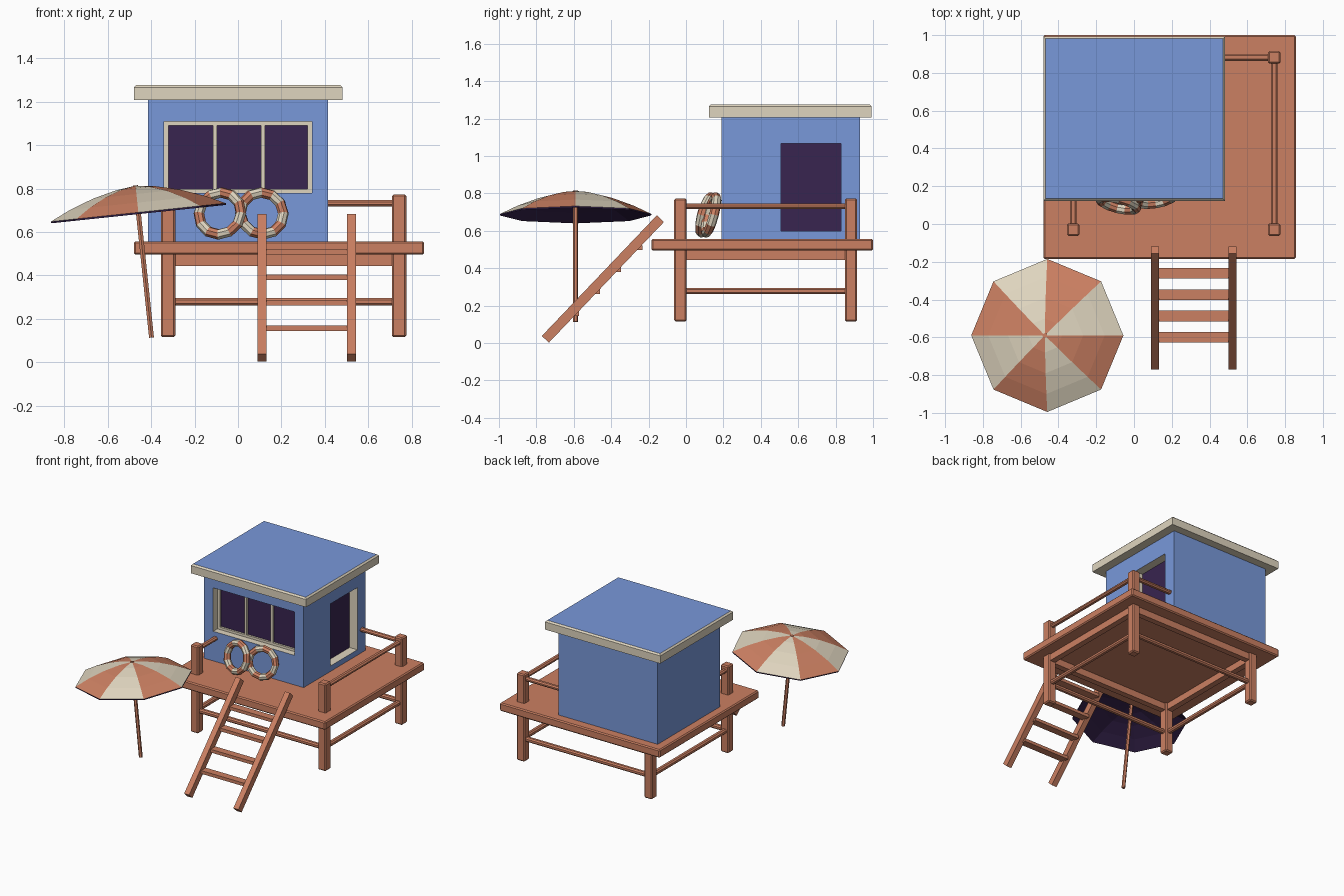
import bpy, bmesh, math
from mathutils import Matrix, Vector

if "Cube" in bpy.data.objects:
    bpy.data.objects.remove(bpy.data.objects["Cube"])


def make_mat(name, color):
    m = bpy.data.materials.new(name)
    m.diffuse_color = (*color, 1)
    m.use_nodes = True
    m.node_tree.nodes["Principled BSDF"].inputs["Base Color"].default_value = m.diffuse_color
    return m


WOOD = make_mat("terracotta wood", (0.60, 0.215, 0.122))
BLUE = make_mat("blue paint", (0.19, 0.315, 0.70))
CREAM = make_mat("cream trim", (0.74, 0.665, 0.52))
DARK = make_mat("dark purple", (0.04, 0.018, 0.08))


def finish(name, bm, *mats):
    me = bpy.data.meshes.new(name)
    bm.to_mesh(me)
    bm.free()
    for m in mats:
        me.materials.append(m)
    ob = bpy.data.objects.new(name, me)
    bpy.context.collection.objects.link(ob)
    return ob


def box(name, x, y, z, mat, bevel=0.0, top_only=False):
    """Box from (min, max) ranges, with optional chamfer."""
    bm = bmesh.new()
    bmesh.ops.create_cube(bm, size=1)
    for v in bm.verts:
        v.co = Vector([(r[0] + r[1]) / 2 + c * (r[1] - r[0]) for r, c in zip((x, y, z), v.co)])
    if bevel:
        edges = [e for e in bm.edges if not top_only or all(v.co.z > z[1] - 1e-5 for v in e.verts)]
        bmesh.ops.bevel(bm, geom=edges, offset=bevel, segments=1, affect='EDGES')
    return finish(name, bm, mat)


# Deck
box("deck", (-0.48, 0.857), (-0.185, 1.0), (0.495, 0.557), WOOD, 0.008)

# Posts, support beams and lower rails
PX, PY, H = (-0.322, 0.742), (-0.03, 0.882), 0.033
for i, px in enumerate(PX):
    for j, py in enumerate(PY):
        box(f"post_{i}{j}", (px - H, px + H), (py - H, py + H), (0.115, 0.773), WOOD, 0.008)
for i, py in enumerate(PY):
    box(f"cross_beam_{i}", (PX[0], PX[1]), (py - 0.022, py + 0.022), (0.444, 0.5), WOOD)
    box(f"cross_rail_{i}", (PX[0], PX[1]), (py - 0.018, py + 0.018), (0.262, 0.295), WOOD, 0.009)
for i, px in enumerate(PX):
    box(f"side_beam_{i}", (px - 0.022, px + 0.022), (PY[0], PY[1]), (0.444, 0.5), WOOD)
    box(f"side_rail_{i}", (px - 0.018, px + 0.018), (PY[0], PY[1]), (0.262, 0.295), WOOD, 0.009)

# Handrails
RZ = (0.718, 0.746)
box("right_handrail", (PX[1] - 0.018, PX[1] + 0.018), (PY[0], PY[1]), RZ, WOOD, 0.009)
box("left_handrail", (PX[0] - 0.018, PX[0] + 0.018), (PY[0], 0.2), RZ, WOOD, 0.009)
box("back_handrail", (0.40, PX[1]), (PY[1] - 0.018, PY[1] + 0.018), RZ, WOOD, 0.009)

# Hut walls with recessed window and door
X, Y0, Y1, Z0, Z1, D = 0.415, 0.19, 0.93, 0.55, 1.22, 0.065
bm = bmesh.new()


def wall(place, u, v, hole=None):
    """Wall in (u, v, depth) space; an opening gets cream reveals and dark glass."""
    def corners(ur, vr, d):
        return [bm.verts.new(place(a, b, d)) for a, b in
                ((ur[0], vr[0]), (ur[1], vr[0]), (ur[1], vr[1]), (ur[0], vr[1]))]
    outer = corners(u, v, 0)
    if not hole:
        bm.faces.new(outer)
        return
    rim, back = corners(*hole, 0), corners(*hole, D)
    for k in range(4):
        n = (k + 1) % 4
        bm.faces.new((outer[k], outer[n], rim[n], rim[k]))
        bm.faces.new((rim[k], rim[n], back[n], back[k])).material_index = 1
    bm.faces.new(back).material_index = 2


wall(lambda a, b, d: (a, Y0 + d, b), (-X, X), (Z0, Z1), ((-0.34, 0.34), (0.78, 1.108)))
wall(lambda a, b, d: (X - d, a, b), (Y0, Y1), (Z0, Z1), ((0.508, 0.83), (0.598, 1.067)))
wall(lambda a, b, d: (-a, Y1, b), (-X, X), (Z0, Z1))
wall(lambda a, b, d: (-X, -a, b), (-Y1, -Y0), (Z0, Z1))
bmesh.ops.remove_doubles(bm, verts=bm.verts, dist=1e-5)
finish("hut_walls", bm, BLUE, CREAM, DARK)

# Window frame and mullions
FY = (Y0 + 0.05, Y0 + D + 0.005)
for i, xr in enumerate(((-0.34, -0.32), (-0.115, -0.096), (0.105, 0.124), (0.32, 0.34))):
    box(f"window_upright_{i}", xr, FY, (0.78, 1.108), CREAM)
for i, zr in enumerate(((0.78, 0.798), (1.09, 1.108))):
    box(f"window_bar_{i}", (-0.34, 0.34), FY, zr, CREAM)

# Roof: cream slab with blue top
roof = box("roof", (-0.48, 0.482), (0.123, 0.992), (1.207, 1.276), CREAM, 0.011, True)
roof.data.materials.append(BLUE)
for p in roof.data.polygons:
    p.material_index = int(p.normal.z > 0.95)

# Ladder
a, b = Vector((0, -0.752, 0.02)), Vector((0, -0.137, 0.665))
L = (b - a).length
tilt = math.atan2(b.z - a.z, b.y - a.y)
for i, cx in enumerate((0.111, 0.522)):
    side = box(f"ladder_side_{i}", (-0.021, 0.021), (-L / 2, L / 2), (-0.026, 0.026), WOOD)
    side.data.transform(Matrix.Translation((a + b) / 2 + Vector((cx, 0, 0))) @ Matrix.Rotation(tilt, 4, 'X'))
for i in range(4):
    cy, cz = -0.6 + 0.1128 * i, 0.156 + 0.1175 * i
    box(f"ladder_rung_{i}", (0.12, 0.512), (cy - 0.028, cy + 0.028), (cz - 0.012, cz + 0.012), WOOD)

# Striped life rings leaning on the hut
for name, loc, yaw in (("left_life_ring", (-0.083, 0.108, 0.685), -14),
                       ("right_life_ring", (0.11, 0.134, 0.685), 9)):
    bm, n, m = bmesh.new(), 12, 8
    loops = []
    for i in range(n):
        t = 2 * math.pi * i / n
        loops.append([])
        for j in range(m):
            s = 2 * math.pi * j / m
            r = 0.1 + 0.025 * math.cos(s)
            loops[-1].append(bm.verts.new((r * math.cos(t), r * math.sin(t), 0.026 * math.sin(s))))
    for i in range(n):
        p, q = loops[i], loops[(i + 1) % n]
        for j in range(m):
            k = (j + 1) % m
            bm.faces.new((p[j], q[j], q[k], p[k])).material_index = i % 2
    bm.transform(Matrix.Translation(loc) @ Matrix.Rotation(math.radians(yaw), 4, 'Z')
                 @ Matrix.Rotation(math.radians(75), 4, 'X'))
    finish(name, bm, WOOD, CREAM)

# Umbrella canopy: eight striped panels with a dark lining
LEAN = Matrix.Translation((-0.459, -0.59, 0.69)) @ Matrix.Rotation(math.radians(-6), 4, 'Y')
bm = bmesh.new()
PROFILE = ((0.405, 0.0), (0.31, 0.045), (0.2, 0.085), (0.09, 0.112), (0.012, 0.122))


def ring(r, z):
    return [bm.verts.new((r * math.cos(k * math.pi / 4), r * math.sin(k * math.pi / 4), z)) for k in range(8)]


top = [ring(r, z) for r, z in PROFILE]
low = [ring(r - 0.001, z - 0.008) for r, z in PROFILE]
for k in range(8):
    n = (k + 1) % 8
    for p, q in zip(top, top[1:]):
        bm.faces.new((p[k], p[n], q[n], q[k])).material_index = k % 2
    for p, q in zip(low, low[1:]):
        bm.faces.new((p[n], p[k], q[k], q[n])).material_index = 2
    bm.faces.new((low[0][k], low[0][n], top[0][n], top[0][k])).material_index = 2
bm.transform(LEAN)
finish("umbrella_canopy", bm, CREAM, WOOD, DARK)

# Umbrella pole
bm = bmesh.new()
bmesh.ops.create_cone(bm, cap_ends=True, segments=6, radius1=0.013, radius2=0.013, depth=0.705)
bm.transform(LEAN @ Matrix.Translation((0, 0, 0.125 - 0.3525)))
finish("umbrella_pole", bm, WOOD)
